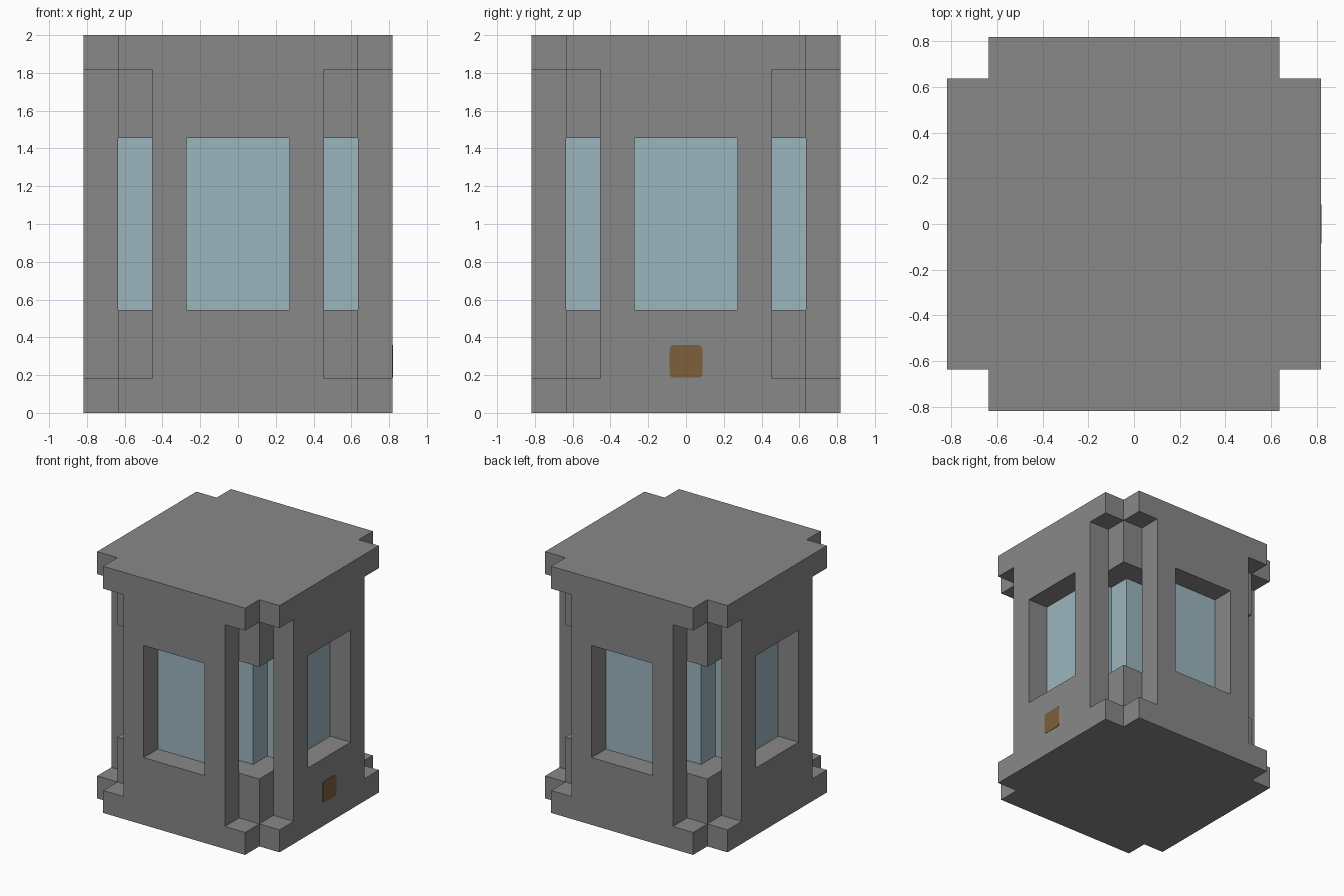
import bpy
import bmesh

U = 1 / 11  # one block of the model's grid

cube = bpy.data.objects.get("Cube")
if cube:
    bpy.data.objects.remove(cube, do_unlink=True)


def material(name, rgb):
    mat = bpy.data.materials.new(name)
    mat.use_nodes = True
    mat.diffuse_color = (*rgb, 1)
    mat.node_tree.nodes["Principled BSDF"].inputs["Base Color"].default_value = (*rgb, 1)
    return mat


def quarter_turns(points):
    """The same points turned about the centre four times."""
    turns = []
    for _ in range(4):
        turns.append(points)
        points = [(-y, x) for x, y in points]
    return turns


def prisms(name, outlines, low, high, mat):
    """Extrude plan outlines, measured in blocks, between two heights."""
    bm = bmesh.new()
    for outline in outlines:
        base = bm.faces.new([bm.verts.new((x * U, y * U, low * U)) for x, y in outline])
        top = bmesh.ops.extrude_face_region(bm, geom=[base])["geom"]
        verts = [v for v in top if isinstance(v, bmesh.types.BMVert)]
        bmesh.ops.translate(bm, verts=verts, vec=(0, 0, (high - low) * U))
    bmesh.ops.recalc_face_normals(bm, faces=bm.faces)
    mesh = bpy.data.meshes.new(name)
    bm.to_mesh(mesh)
    bm.free()
    mesh.materials.append(mat)
    obj = bpy.data.objects.new(name, mesh)
    bpy.context.collection.objects.link(obj)
    return obj


def stepped(name, quadrant, low, high, mat):
    """One prism whose plan repeats a stepped corner four times."""
    return prisms(name, [sum(quarter_turns(quadrant), [])], low, high, mat)


def cut(obj, cutter):
    cutter.hide_render = True
    mod = obj.modifiers.new("cut", "BOOLEAN")
    mod.operation = "DIFFERENCE"
    mod.solver = "EXACT"
    mod.object = cutter
    bpy.context.view_layer.objects.active = obj
    bpy.ops.object.modifier_apply(modifier=mod.name)
    bpy.data.objects.remove(cutter, do_unlink=True)


stone = material("grey stone", (0.246, 0.246, 0.246))
pane = material("pale blue glass", (0.332, 0.462, 0.521))
brown = material("brown", (0.205, 0.117, 0.044))

# Frame: notched block, hollowed at window height and recessed at its corners
frame = stepped("frame", [(9, 7), (7, 7), (7, 9)], 0, 22, stone)
cut(frame, stepped("opening_cutter",
                   [(10, 3), (7, 3), (7, 7), (3, 7), (3, 10)], 6, 16, stone))
recess = [(5, 7), (7, 7), (7, 5), (10, 5), (10, 10), (5, 10)]
cut(frame, prisms("corner_cutter", quarter_turns(recess), 2, 20, stone))

# Glass core, stepped in at the corners
stepped("glass_core", [(7, 3), (5, 3), (5, 5), (3, 5), (3, 7)], 6, 16, pane)

# Small plate with rounded corners under the window on the +x side
plate = prisms("side_plate", [[(9, -0.95), (9.03, -0.95), (9.03, 0.95), (9, 0.95)]],
               2.05, 3.95, brown)
bm = bmesh.new()
bm.from_mesh(plate.data)
across = [e for e in bm.edges if abs(e.verts[0].co.x - e.verts[1].co.x) > 0.001]
bmesh.ops.bevel(bm, geom=across, offset=0.02, segments=3, profile=0.5, affect="EDGES")
bm.to_mesh(plate.data)
bm.free()
